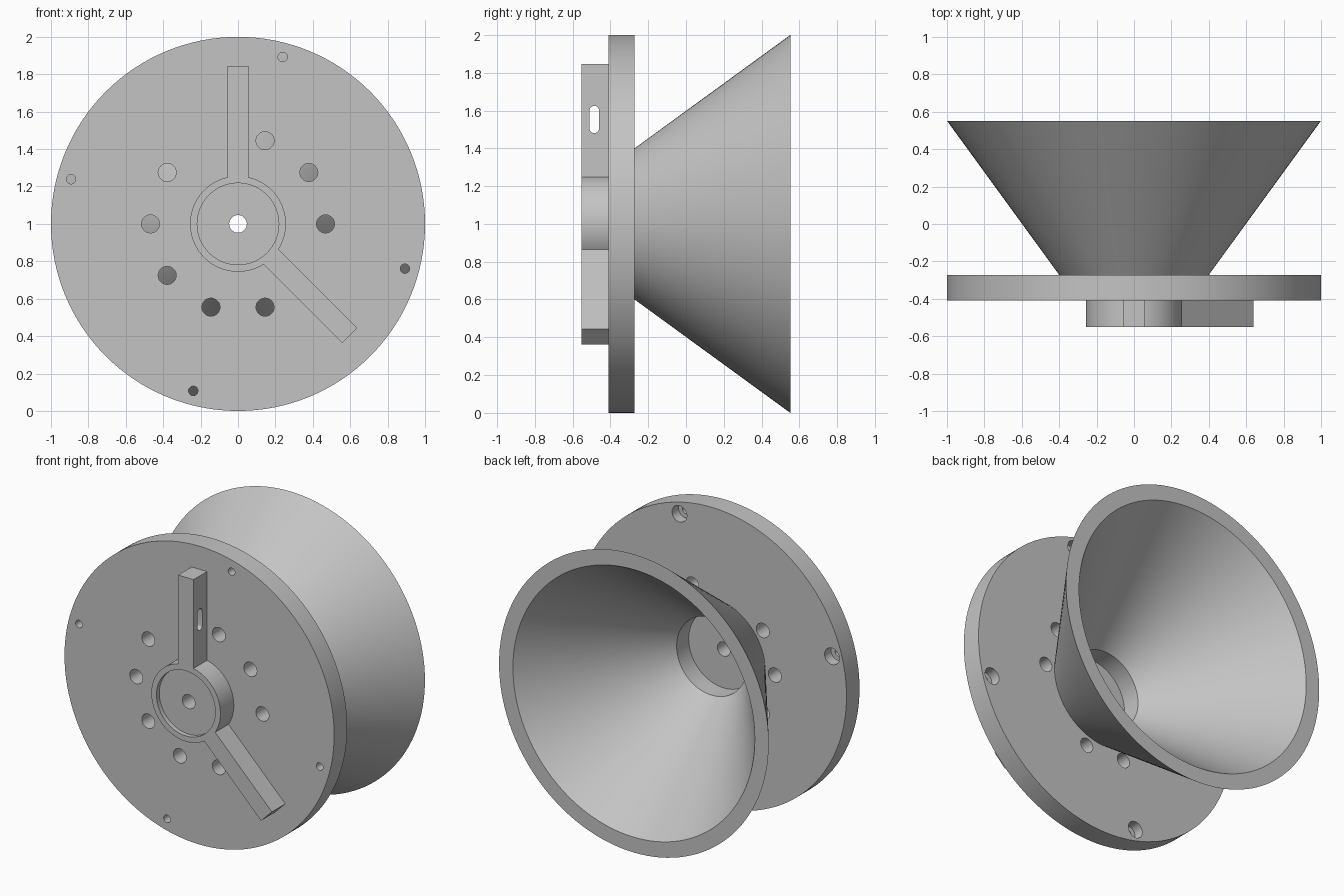
import bpy, bmesh, math
from mathutils import Matrix, Vector

cube = bpy.data.objects.get("Cube")
if cube:
    bpy.data.objects.remove(cube, do_unlink=True)

grey = bpy.data.materials.new("plain grey")
grey.use_nodes = True
colour = (0.55, 0.55, 0.55, 1)
grey.diffuse_color = colour
grey.node_tree.nodes["Principled BSDF"].inputs["Base Color"].default_value = colour

# Depths along y and the height of the shared axis
FRONT, PLATE_FRONT, PLATE_BACK, RIM = -0.552, -0.41, -0.272, 0.552
AXIS_Z = 1.0
THROAT = 0.26


def polar(radius, degrees):
    a = math.radians(degrees)
    return radius * math.cos(a), AXIS_Z + radius * math.sin(a)


def lathe(bm, profile, centre=(0, AXIS_Z), sides=128, closed=False):
    """Spin (radius, y) points around a y-parallel axis; cap the ends unless closed."""
    rings = []
    for r, y in profile:
        rings.append([bm.verts.new((centre[0] + r * math.cos(t), y, centre[1] + r * math.sin(t)))
                      for t in (math.tau * i / sides for i in range(sides))])
    pairs = list(zip(rings, rings[1:]))
    if closed:
        pairs.append((rings[-1], rings[0]))
    for a, b in pairs:
        for i in range(sides):
            j = (i + 1) % sides
            bm.faces.new((a[i], a[j], b[j], b[i]))
    if not closed:
        bm.faces.new(rings[0])
        bm.faces.new(rings[-1])


def make(name, bm):
    bmesh.ops.recalc_face_normals(bm, faces=bm.faces)
    mesh = bpy.data.meshes.new(name)
    bm.to_mesh(mesh)
    bm.free()
    mesh.materials.append(grey)
    obj = bpy.data.objects.new(name, mesh)
    bpy.context.collection.objects.link(obj)
    return obj


def combine(obj, other, operation):
    mod = obj.modifiers.new(operation.title(), 'BOOLEAN')
    mod.operation, mod.solver, mod.object = operation, 'EXACT', other
    bpy.context.view_layer.update()
    graph = bpy.context.evaluated_depsgraph_get()
    mesh = bpy.data.meshes.new_from_object(obj.evaluated_get(graph))
    obj.modifiers.clear()
    obj.data = mesh
    bpy.data.objects.remove(other, do_unlink=True)


def smooth(obj):
    bpy.ops.object.select_all(action='DESELECT')
    obj.select_set(True)
    bpy.context.view_layer.objects.active = obj
    bpy.ops.object.shade_smooth_by_angle(angle=math.radians(30))


# Round plate
bm = bmesh.new()
lathe(bm, [(1, PLATE_FRONT), (1, PLATE_BACK)])
plate = make("round_plate", bm)

# Throat pocket with centre hole, bolt circle and counterbored rim holes
bm = bmesh.new()
lathe(bm, [(0.047, -0.6), (0.047, -0.4), (THROAT, -0.4), (THROAT, -0.2)])
for step in (0, 1, 2, 4, 5, 6, 7, 8):
    lathe(bm, [(0.048, -0.6), (0.048, -0.2)], polar(0.468, step * 36), 48)
for step in range(4):
    lathe(bm, [(0.025, -0.6), (0.025, -0.34), (0.055, -0.34), (0.055, -0.2)],
          polar(0.924, 75 + step * 90), 48)
combine(plate, make("plate_cutter", bm), 'DIFFERENCE')
smooth(plate)

# Flared horn with a thick wall
bm = bmesh.new()
lathe(bm, [(0.4, PLATE_BACK), (1, RIM), (0.897, RIM), (THROAT, PLATE_BACK)], closed=True)
smooth(make("flared_horn", bm))

# Hub
bm = bmesh.new()
lathe(bm, [(0.256, FRONT), (0.256, PLATE_FRONT)])
hub = make("hub_with_arms", bm)

# Two arms joined to the hub
for degrees in (90, -45):
    bm = bmesh.new()
    inner, outer = 0.232, 0.845
    turn = Matrix.Rotation(math.radians(-degrees), 4, 'Y')
    place = (Matrix.Translation(Vector((0, (FRONT + PLATE_FRONT) / 2, AXIS_Z))) @ turn
             @ Matrix.Translation(Vector(((inner + outer) / 2, 0, 0)))
             @ Matrix.Diagonal((outer - inner, PLATE_FRONT - FRONT, 0.114, 1)))
    bmesh.ops.create_cube(bm, size=1, matrix=place)
    combine(hub, make("arm", bm), 'UNION')

# Front recess and centre hole
bm = bmesh.new()
lathe(bm, [(0.218, -0.6), (0.218, -0.522), (0.047, -0.522), (0.047, -0.3)])
combine(hub, make("hub_cutter", bm), 'DIFFERENCE')

# Rounded slot through the sides of the upright arm
bm = bmesh.new()
outline = []
for i in range(26):
    t = math.pi * (i if i < 13 else i - 1) / 12
    end_z = 1.6 if i < 13 else 1.505
    outline.append(bm.verts.new((-0.1, -0.485 + 0.025 * math.cos(t), end_z + 0.025 * math.sin(t))))
face = bm.faces.new(outline)
side = bmesh.ops.extrude_face_region(bm, geom=[face])
bmesh.ops.translate(bm, vec=(0.2, 0, 0),
                    verts=[v for v in side["geom"] if isinstance(v, bmesh.types.BMVert)])
combine(hub, make("slot_cutter", bm), 'DIFFERENCE')
smooth(hub)
